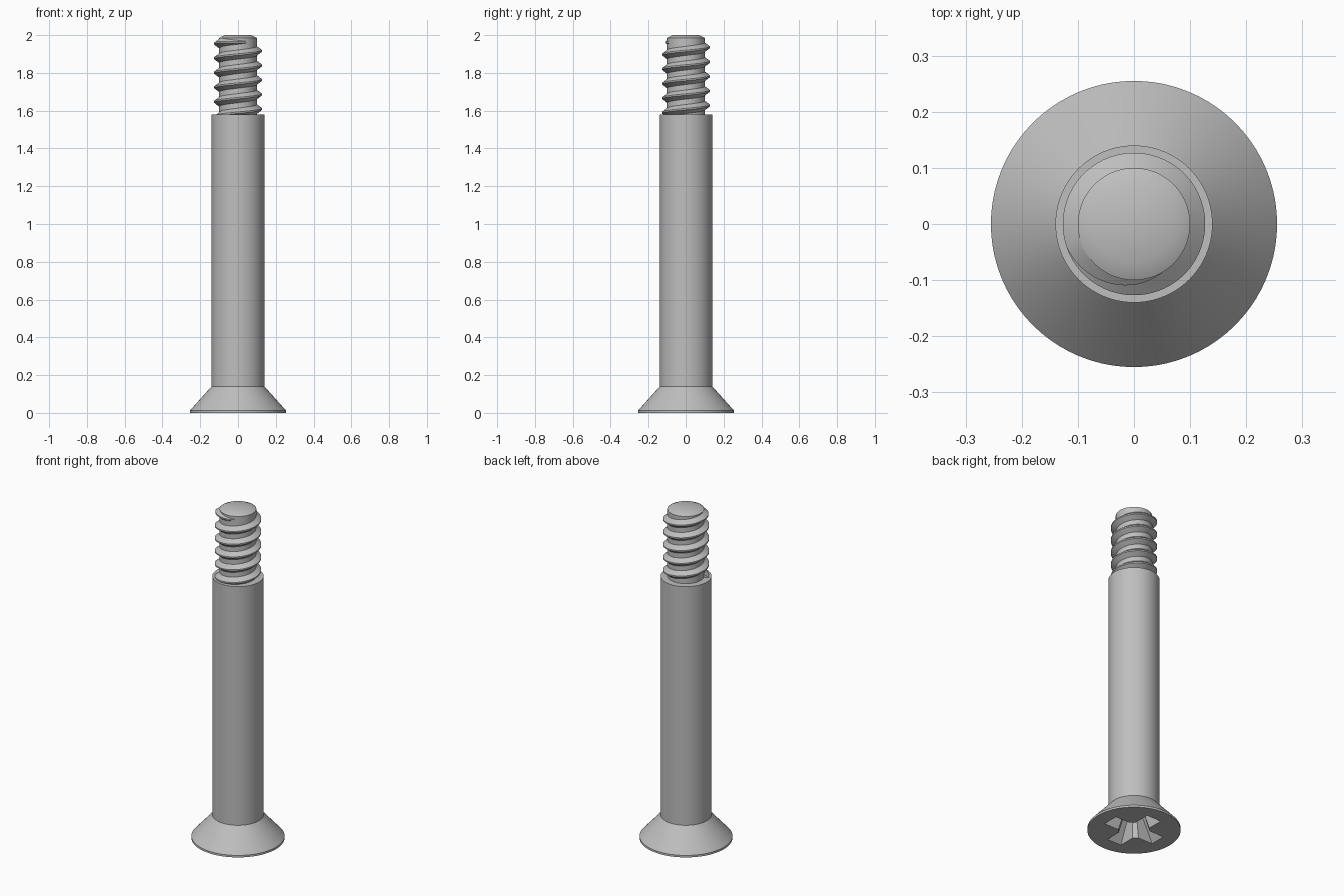
import bpy, bmesh
from math import pi, sin, cos, radians

cube = bpy.data.objects.get("Cube")
if cube:
    bpy.data.objects.remove(cube, do_unlink=True)

steel = bpy.data.materials.new("grey steel")
steel.use_nodes = True
STEEL = (0.52, 0.52, 0.52, 1)
steel.diffuse_color = STEEL
steel.node_tree.nodes["Principled BSDF"].inputs["Base Color"].default_value = STEEL


def loft(name, rings):
    """Skin a list of closed rings and cap both ends."""
    bm = bmesh.new()
    loops = [[bm.verts.new(p) for p in ring] for ring in rings]
    n = len(loops[0])
    for a, b in zip(loops, loops[1:]):
        for i in range(n):
            j = (i + 1) % n
            bm.faces.new((a[i], a[j], b[j], b[i]))
    bm.faces.new(loops[0][::-1])
    bm.faces.new(loops[-1])
    bmesh.ops.recalc_face_normals(bm, faces=bm.faces)
    mesh = bpy.data.meshes.new(name)
    bm.to_mesh(mesh)
    bm.free()
    mesh.materials.append(steel)
    obj = bpy.data.objects.new(name, mesh)
    bpy.context.collection.objects.link(obj)
    return obj


def activate(obj):
    bpy.ops.object.select_all(action='DESELECT')
    obj.select_set(True)
    bpy.context.view_layer.objects.active = obj


def circle(r, z, n=80):
    return [(r * cos(2 * pi * i / n), r * sin(2 * pi * i / n), z) for i in range(n)]


def cross(reach, half, z):
    """Four-armed outline with slightly filled inner corners."""
    arm = [(reach, -half), (reach, half), (half * 1.5, half), (half, half * 1.5)]
    ring = []
    for k in range(4):
        c, s = cos(k * pi / 2), sin(k * pi / 2)
        ring += [(x * c - y * s, x * s + y * c, z) for x, y in arm]
    return ring


# Countersunk head, plain shank and threaded core turned as one body
PROFILE = [(0.255, 0), (0.255, 0.012), (0.14, 0.14), (0.14, 1.58),
           (0.1, 1.58), (0.1, 1.985), (0.07, 2.0)]
body = loft("screw_body", [circle(r, z) for r, z in PROFILE])

# Tapered cross recess in the head
cutter = loft("recess_cutter", [cross(0.173, 0.049, -0.005), cross(0.08, 0.026, 0.13)])
cutter.hide_render = True
mod = body.modifiers.new("recess", 'BOOLEAN')
mod.operation = 'DIFFERENCE'
mod.solver = 'EXACT'
mod.object = cutter
activate(body)
bpy.ops.object.modifier_apply(modifier=mod.name)
bpy.data.objects.remove(cutter, do_unlink=True)

# Right-handed helical thread that runs out into the core near the tip
PITCH, TURNS, STEPS = 0.077, 5.3, 64
end = radians(312)
fade_start = radians(200)
rings = []
count = int(TURNS * STEPS)
for i in range(count + 1):
    a = end - 2 * pi * (count - i) / STEPS
    z = min(1.955 + PITCH * (a - pi) / (2 * pi), 1.962)
    f = min(1, (end - a) / (end - fade_start))
    crest = 0.097 + 0.03 * f
    half = 0.006 + 0.022 * f
    section = [(0.095, -half), (crest, -0.004), (crest, 0.004), (0.095, half)]
    rings.append([(r * cos(a), r * sin(a), z + dz) for r, dz in section])
thread = loft("screw_thread", rings)

for obj in (body, thread):
    activate(obj)
    bpy.ops.object.shade_smooth_by_angle(angle=radians(30))
